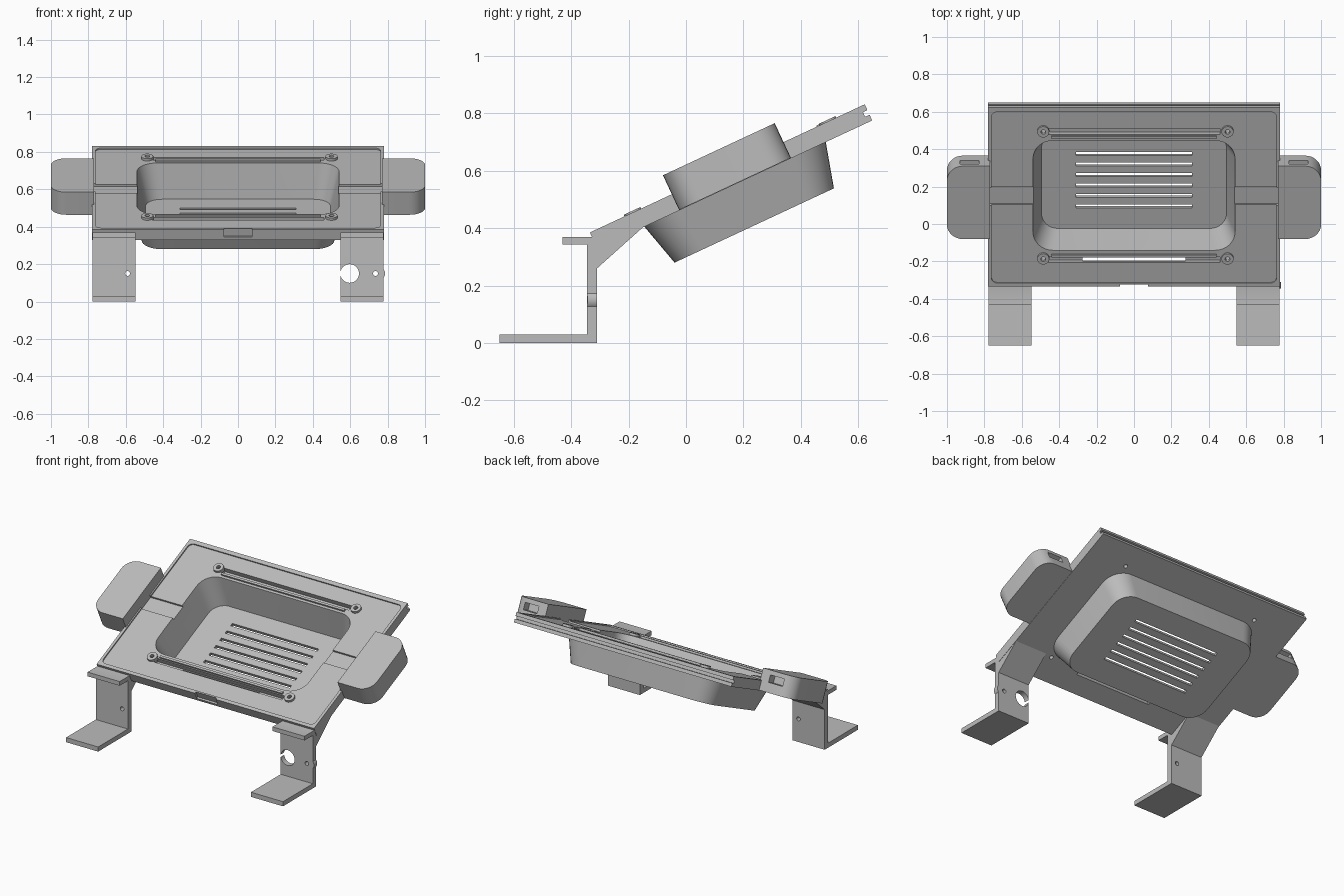
import bpy, bmesh, math
from mathutils import Matrix, Vector

cube = bpy.data.objects.get("Cube")
if cube:
    bpy.data.objects.remove(cube)

grey = bpy.data.materials.new("plain grey")
grey.use_nodes = True
grey.diffuse_color = (0.5, 0.5, 0.5, 1)
grey.node_tree.nodes["Principled BSDF"].inputs["Base Color"].default_value = (0.5, 0.5, 0.5, 1)

# Tilted frame: x across, u up the slope, w out of the plate
TILT = Matrix.Translation((0, -0.335, 0.385)) @ Matrix.Rotation(math.radians(25), 4, 'X')
# Upright frame for profiles drawn in (y, z) and pushed along x
SIDE = Matrix(((0, 0, 1, 0), (1, 0, 0, 0), (0, 1, 0, 0), (0, 0, 0, 1)))
# Upright frame for discs drawn in (x, z) and pushed along -y
FACE = Matrix.Rotation(math.radians(90), 4, 'X')


def rounded(x0, x1, u0, u1, radii=(0, 0, 0, 0), steps=8):
    """Rectangle outline with a radius for each corner, anticlockwise from x0, u0."""
    points = []
    corners = ((x0, u0, 1, 1), (x1, u0, -1, 1), (x1, u1, -1, -1), (x0, u1, 1, -1))
    for i, (x, u, sx, su) in enumerate(corners):
        r = radii[i]
        if not r:
            points.append((x, u))
            continue
        for k in range(steps + 1):
            a = math.pi * (1 + i / 2 + k / steps / 2)
            points.append((x + sx * r + r * math.cos(a), u + su * r + r * math.sin(a)))
    return points


def circle(x, u, r, n=24):
    return [(x + r * math.cos(math.tau * k / n), u + r * math.sin(math.tau * k / n)) for k in range(n)]


def loft(name, low, w0, w1, high=None, frame=TILT):
    """Solid between two outlines at heights w0 and w1."""
    bm = bmesh.new()
    rings = [[bm.verts.new(frame @ Vector((p[0], p[1], w))) for p in outline]
             for outline, w in ((low, w0), (high or low, w1))]
    bm.faces.new(rings[0])
    bm.faces.new(rings[1])
    n = len(low)
    for i in range(n):
        j = (i + 1) % n
        bm.faces.new((rings[0][i], rings[0][j], rings[1][j], rings[1][i]))
    bmesh.ops.recalc_face_normals(bm, faces=bm.faces)
    mesh = bpy.data.meshes.new(name)
    bm.to_mesh(mesh)
    bm.free()
    mesh.materials.append(grey)
    obj = bpy.data.objects.new(name, mesh)
    bpy.context.collection.objects.link(obj)
    return obj


def box(x0, x1, u0, u1, w0, w1):
    return loft("cutter", rounded(x0, x1, u0, u1), w0, w1)


def combine(obj, others, operation='DIFFERENCE'):
    """Apply booleans one by one and remove the helpers."""
    bpy.context.view_layer.objects.active = obj
    for other in others:
        mod = obj.modifiers.new("cut", 'BOOLEAN')
        mod.operation, mod.object, mod.solver = operation, other, 'EXACT'
        bpy.ops.object.modifier_apply(modifier=mod.name)
        bpy.data.objects.remove(other)


parts = []

# Plate with the tapered basin under it
tray = loft("tray", rounded(-0.78, 0.78, 0, 1.057), -0.062, 0)
basin = loft("basin", rounded(-0.515, 0.515, 0.223, 0.836, [0.11] * 4), -0.22, -0.03,
             rounded(-0.565, 0.565, 0.172, 0.887, [0.13] * 4))
combine(tray, [basin], 'UNION')

# Shallow recess inside the lip, then the basin cavity
cuts = [loft("cutter", rounded(-0.762, 0.762, 0.022, 1.03, [0.03] * 4), -0.008, 0.05),
        loft("cutter", rounded(-0.495, 0.495, 0.25, 0.812, [0.09] * 4), -0.2, 0.02,
             rounded(-0.547, 0.547, 0.205, 0.865, [0.11] * 4))]
# Drain slots in the floor
for k in range(6):
    u = 0.382 + 0.0617 * k
    cuts.append(box(-0.31, 0.31, u - 0.01, u + 0.01, -0.25, -0.17))
# Long grooves beside the opening, the front one pierced
cuts += [box(-0.46, 0.46, 0.895, 0.93, -0.04, 0.02),
         box(-0.46, 0.46, 0.138, 0.17, -0.04, 0.02),
         box(-0.275, 0.275, 0.125, 0.165, -0.08, -0.03)]
# Cable channels, rear edge groove and front notch
for s in (-1, 1):
    x0, x1 = sorted((s * 0.53, s * 0.77))
    cuts.append(box(x0, x1, 0.48, 0.585, -0.02, 0.02))
cuts += [box(-0.8, 0.8, 1.04, 1.08, -0.04, -0.022),
         box(-0.075, 0.075, -0.02, 0.012, -0.045, 0.02)]
# Screw holes
SCREWS = [(x, u) for x in (-0.485, 0.5) for u in (0.165, 0.915)]
cuts += [loft("cutter", circle(x, u, 0.012), -0.1, 0.05) for x, u in SCREWS]
combine(tray, cuts)
parts.append(tray)

# Raised screw bosses
for x, u in SCREWS:
    boss = loft("screw_boss", circle(x, u, 0.032), -0.02, 0.006)
    combine(boss, [loft("cutter", circle(x, u, 0.013), -0.05, 0.05)])
    parts.append(boss)

# Thin bars between the grooves and the opening
for name, u in (("front_bar", 0.182), ("rear_bar", 0.88)):
    parts.append(loft(name, rounded(-0.44, 0.44, u - 0.007, u + 0.007), -0.03, 0.004))

# Side grips, rounded on the outside, with a pocket in the rear face
for s, side in ((1, "left"), (-1, "right")):
    x0, x1 = sorted((s * 0.77, s))
    radii = (0, 0.085, 0.085, 0) if s > 0 else (0.085, 0, 0, 0.085)
    grip = loft(side + "_grip", rounded(x0, x1, 0.315, 0.745, radii), -0.06, 0.073)
    p0, p1 = sorted((s * 0.83, s * 0.93))
    combine(grip, [box(p0, p1, 0.69, 0.8, 0.0, 0.045)])
    parts.append(grip)

# Legs: foot, upright, shelf and gusset in one profile
LEG = [(-0.65, 0), (-0.31, 0), (-0.31, 0.26), (-0.15, 0.403), (-0.15, 0.42), (-0.31, 0.37),
       (-0.43, 0.37), (-0.43, 0.343), (-0.345, 0.343), (-0.345, 0.03), (-0.65, 0.03)]
for s, side in ((1, "left"), (-1, "right")):
    x0, x1 = sorted((s * 0.548, s * 0.778))
    leg = loft(side + "_leg", LEG, x0, x1, frame=SIDE)
    holes = [(-0.59, 0.013)]
    if s > 0:
        holes = [(0.597, 0.05), (0.735, 0.013)]
        nub = loft("nub", circle(0.749, 0.15, 0.037), 0.311, 0.344, frame=FACE)
        combine(leg, [nub], 'UNION')
    combine(leg, [loft("cutter", circle(x, 0.15, r), 0.25, 0.4, frame=FACE) for x, r in holes])
    parts.append(leg)

# Smooth the rounded walls and keep the edges crisp
bpy.ops.object.select_all(action='DESELECT')
for part in parts:
    part.select_set(True)
bpy.context.view_layer.objects.active = tray
bpy.ops.object.shade_smooth_by_angle(angle=math.radians(30))
